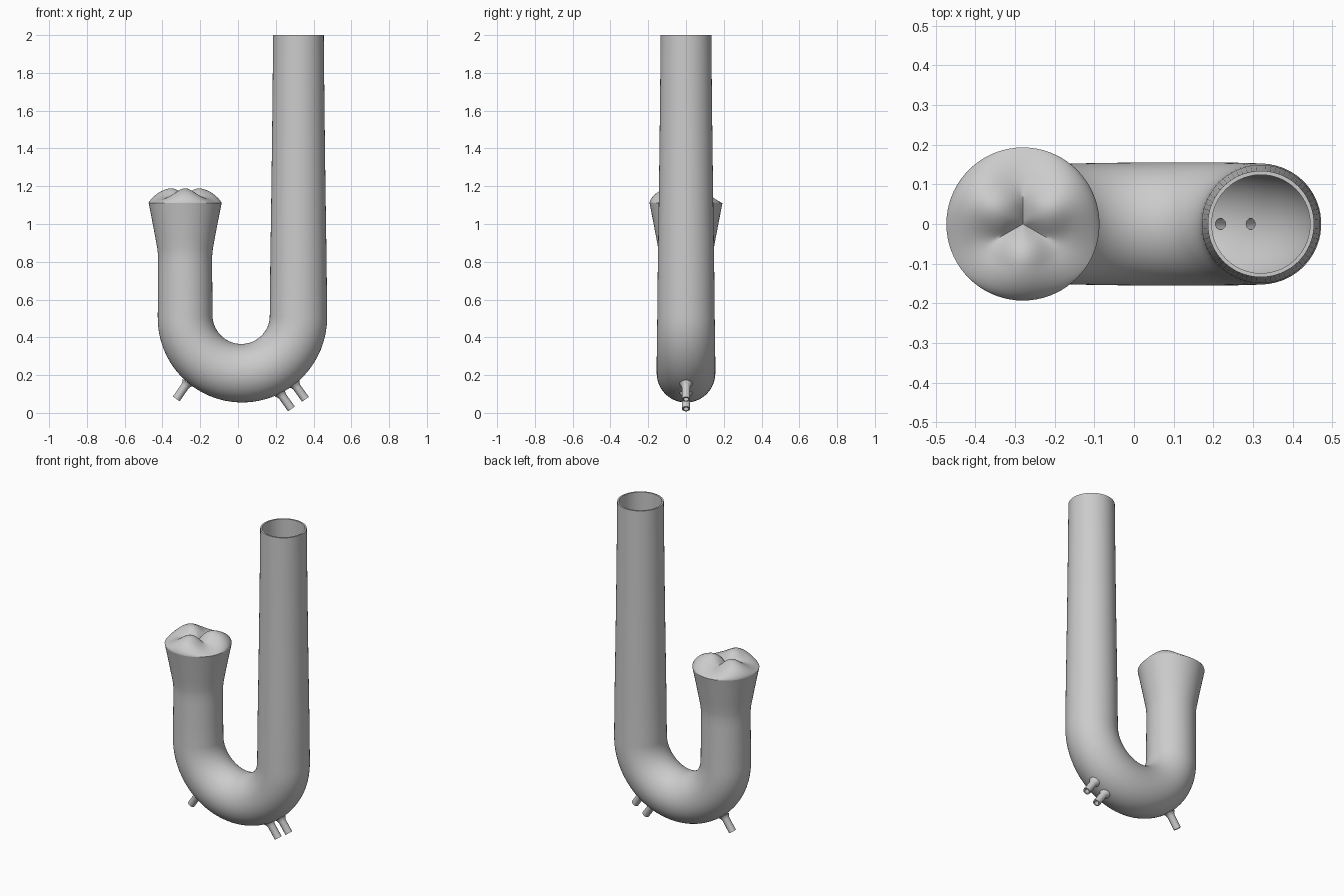
import bpy, bmesh, math
from mathutils import Vector

cube = bpy.data.objects.get("Cube")
if cube:
    bpy.data.objects.remove(cube, do_unlink=True)

grey = bpy.data.materials.new("plain grey")
grey.use_nodes = True
colour = (0.6, 0.6, 0.6, 1)
grey.diffuse_color = colour
grey.node_tree.nodes["Principled BSDF"].inputs["Base Color"].default_value = colour

SEGMENTS = 72
WALL = 0.01
BEND = Vector((0.02, 0, 0.51))   # centre of the U bend
BEND_RADIUS = 0.30
LEFT_X, RIGHT_X = -0.28, 0.32
RIM_Z, RIM_RADIUS = 1.11, 0.193


def make_object(name, bm):
    bmesh.ops.recalc_face_normals(bm, faces=bm.faces)
    mesh = bpy.data.meshes.new(name)
    bm.to_mesh(mesh)
    bm.free()
    mesh.materials.append(grey)
    obj = bpy.data.objects.new(name, mesh)
    bpy.context.collection.objects.link(obj)
    return obj


def smooth(obj, angle=35):
    bpy.ops.object.select_all(action='DESELECT')
    obj.select_set(True)
    bpy.context.view_layer.objects.active = obj
    bpy.ops.object.shade_smooth_by_angle(angle=math.radians(angle))


def ring(bm, centre, tangent, radius, count):
    """Ring of vertices square to a tangent lying in the xz plane."""
    side = Vector((0, 1, 0))
    across = side.cross(tangent).normalized()
    angles = [math.tau * i / count for i in range(count)]
    return [bm.verts.new(centre + radius * (across * math.cos(a) + side * math.sin(a)))
            for a in angles]


def bridge(bm, a, b):
    n = len(a)
    for i in range(n):
        bm.faces.new((a[i], a[(i + 1) % n], b[(i + 1) % n], b[i]))


def hollow_sweep(name, outer, inner, count):
    """Outer sections run forward, inner ones return, closing the wall."""
    bm = bmesh.new()
    rings = [ring(bm, c, t, r, count) for c, t, r in outer + inner[::-1]]
    for a, b in zip(rings, rings[1:] + rings[:1]):
        bridge(bm, a, b)
    return make_object(name, bm)


# Path of the tube: flared limb, U bend, tall limb
down, up = Vector((0, 0, -1)), Vector((0, 0, 1))
path = [(Vector((LEFT_X, 0, z)), down, r) for z, r in
        ((RIM_Z, RIM_RADIUS), (1.02, 0.175), (0.93, 0.158), (0.87, 0.147),
         (0.83, 0.143), (0.78, 0.143), (0.65, 0.144))]
for i in range(33):
    t = i / 32
    a = math.pi * (1 + t)
    centre = BEND + BEND_RADIUS * Vector((math.cos(a), 0, math.sin(a)))
    radius = 0.145 + 0.007 * t + 0.0065 * math.sin(math.pi * t)
    path.append((centre, Vector((-math.sin(a), 0, math.cos(a))), radius))
path += [(Vector((RIGHT_X, 0, z)), up, r) for z, r in
         ((0.8, 0.149), (1.2, 0.143), (1.6, 0.138), (1.9, 0.135), (2.0, 0.134))]
lining = [(c, t, r - WALL) for c, t, r in path]
tube = hollow_sweep("curved_tube", path, lining, SEGMENTS)

# Small hollow ports under the bend, and the cutters that open the wall
ports = {
    "right_port": (Vector((-0.327, 0, 0.074)), Vector((-0.57, 0, -0.82))),
    "left_inner_port": (Vector((0.283, 0, 0.021)), Vector((0.58, 0, -0.81))),
    "left_outer_port": (Vector((0.357, 0, 0.072)), Vector((0.58, 0, -0.81))),
}
PORT_RADIUS, BORE = 0.022, 0.014


def wall_distance(tip, axis):
    """Length from a port tip back to the outside of the bend."""
    length = 0.0
    while (tip - axis * length - BEND).length > BEND_RADIUS + 0.155:
        length += 0.001
    return length


for name, (tip, axis) in ports.items():
    axis = axis.normalized()
    length = wall_distance(tip, axis)
    shape = [(length + 0.003, PORT_RADIUS + 0.012), (length - 0.008, PORT_RADIUS + 0.004),
             (length - 0.02, PORT_RADIUS), (0, PORT_RADIUS)]
    outer = [(tip - axis * d, axis, r) for d, r in shape]
    inner = [(c, axis, BORE) for c, _, _ in outer]
    smooth(hollow_sweep(name, outer, inner, 24))

    bm = bmesh.new()
    start = ring(bm, tip - axis * (length + 0.05), axis, BORE, 24)
    end = ring(bm, tip, axis, BORE, 24)
    bridge(bm, start, end)
    bm.faces.new(start)
    bm.faces.new(end)
    cutter = make_object(name + "_cutter", bm)
    cutter.hide_render = True
    cutter.hide_set(True)
    cutter.display_type = 'WIRE'
    cut = tube.modifiers.new(name + "_hole", 'BOOLEAN')
    cut.operation = 'DIFFERENCE'
    cut.solver = 'EXACT'
    cut.object = cutter

# Apply the holes and drop the cutters
bpy.context.view_layer.update()
depsgraph = bpy.context.evaluated_depsgraph_get()
opened = bpy.data.meshes.new_from_object(tube.evaluated_get(depsgraph))
tube.modifiers.clear()
tube.data = opened
for name in ports:
    bpy.data.objects.remove(bpy.data.objects[name + "_cutter"], do_unlink=True)
smooth(tube)


# Closed valve: three bulging cusps that meet in creases
def cusp_height(s, angle):
    crease = (1 - s) * (0.02 + 0.09 * s)
    bulge = 0.047 * math.sqrt(max(0, 1 - s ** 4))
    bulge *= 1 - max(0, 1 - s / 0.5) ** 2
    third = math.tau / 3
    off = (angle - math.pi / 2) % third - third / 2
    sharpness = 1 + min(1, max(0, (s - 0.3) / 0.3))
    return crease + bulge * max(0, math.cos(1.5 * off)) ** sharpness


bm = bmesh.new()
STEPS = 24
centre = bm.verts.new((LEFT_X, 0, RIM_Z + cusp_height(0, 0)))
previous = None
for k in range(1, STEPS + 1):
    s = math.sin(math.pi / 2 * k / STEPS)
    loop = []
    for i in range(SEGMENTS):
        a = math.tau * i / SEGMENTS
        loop.append(bm.verts.new((LEFT_X + RIM_RADIUS * s * math.cos(a),
                                  RIM_RADIUS * s * math.sin(a),
                                  RIM_Z + cusp_height(s, a))))
    if previous:
        bridge(bm, previous, loop)
    else:
        for i in range(SEGMENTS):
            bm.faces.new((centre, loop[i], loop[(i + 1) % SEGMENTS]))
    previous = loop
smooth(make_object("valve_cusps", bm), 50)
